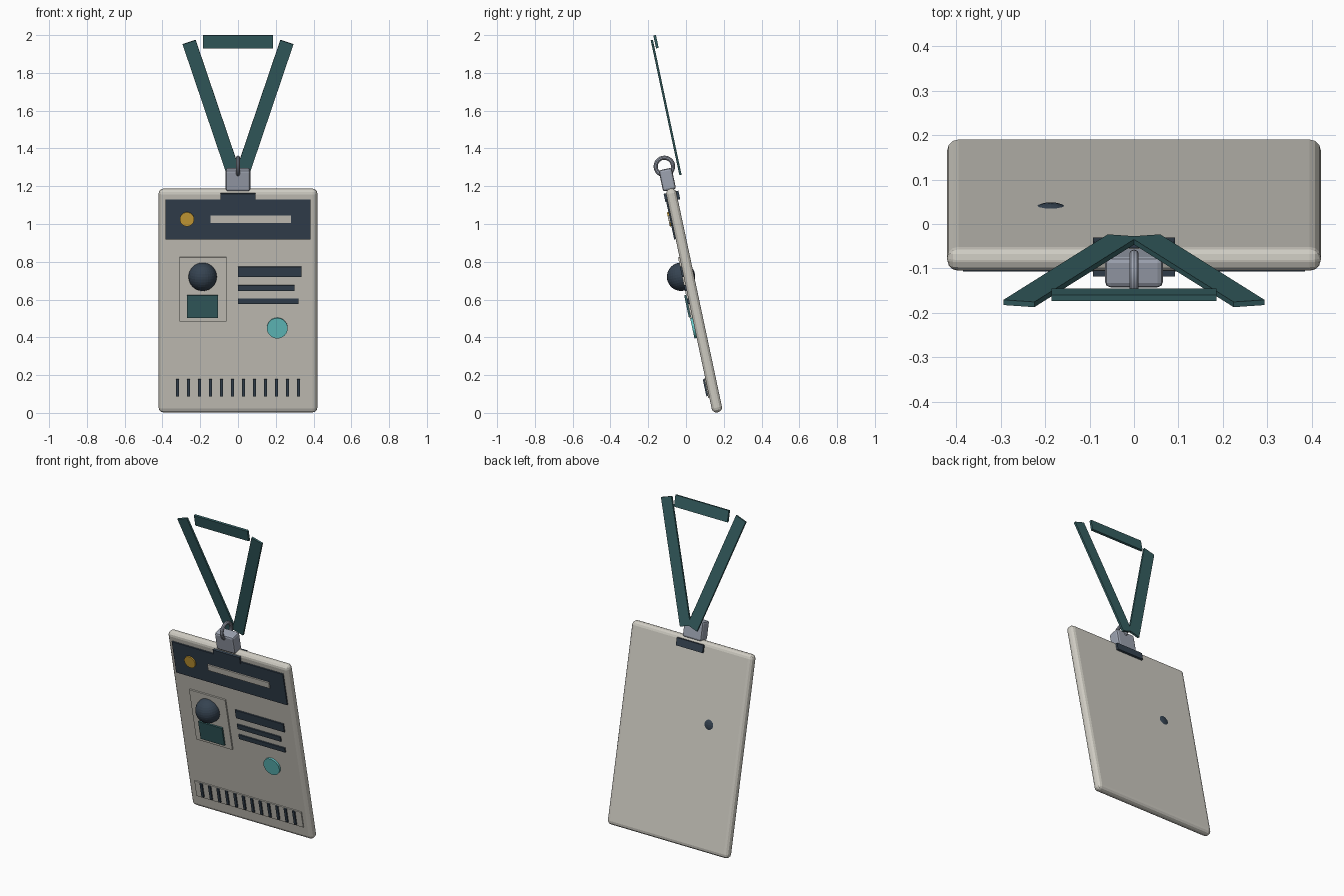
import bpy, math
from mathutils import Matrix

if "Cube" in bpy.data.objects:
    bpy.data.objects.remove(bpy.data.objects["Cube"])

# Everything is laid out on an upright card, then leaned back by TILT
TILT = Matrix.Translation((0, 0.0425, 0.595)) @ Matrix.Rotation(math.radians(12), 4, 'X')
FRONT = -0.0275   # depth of the card's front face


def material(name, rgb):
    m = bpy.data.materials.new(name)
    m.diffuse_color = (*rgb, 1)
    m.use_nodes = True
    m.node_tree.nodes["Principled BSDF"].inputs["Base Color"].default_value = m.diffuse_color
    return m


CREAM = material("cream", (0.62, 0.60, 0.54))
NAVY = material("navy", (0.036, 0.056, 0.082))
TEAL = material("dark_teal", (0.036, 0.115, 0.122))
CYAN = material("cyan", (0.13, 0.56, 0.56))
GOLD = material("gold", (0.64, 0.37, 0.04))
STEEL = material("steel", (0.34, 0.37, 0.44))


def finish(name, mat, loc, rot=None, bevel=0, segments=2):
    ob = bpy.context.object
    ob.name = name
    ob.data.materials.append(mat)
    ob.matrix_world = TILT @ Matrix.Translation(loc) @ (rot or Matrix())
    if bevel:
        b = ob.modifiers.new("rounded_edges", 'BEVEL')
        b.width, b.segments = bevel, segments
    return ob


def box(name, mat, loc, size, rot=None, bevel=0, segments=2):
    bpy.ops.mesh.primitive_cube_add(size=1)
    bpy.context.object.data.transform(Matrix.Diagonal((*size, 1)))
    return finish(name, mat, loc, rot, bevel, segments)


def plate(name, mat, x0, x1, h0, h1, raise_by=0.008):
    """Thin printed panel on the card face."""
    return box(name, mat, ((x0 + x1) / 2, FRONT - raise_by / 2, (h0 + h1) / 2),
               (x1 - x0, raise_by, h1 - h0))


def disc(name, mat, x, h, r, raise_by):
    bpy.ops.mesh.primitive_cylinder_add(vertices=32, radius=r, depth=raise_by)
    return finish(name, mat, (x, FRONT - raise_by / 2, h), Matrix.Rotation(math.pi / 2, 4, 'X'))


# Card body and the slot running through it
box("card", CREAM, (0, 0, 0), (0.84, 0.055, 1.21), bevel=0.025, segments=3)
box("slot", NAVY, (0, 0, 0.563), (0.185, 0.08, 0.046))

# Header band with emblem dot and title bar
plate("header", NAVY, -0.385, 0.385, 0.338, 0.553)
plate("title_bar", CREAM, -0.145, 0.28, 0.428, 0.468, 0.015)
disc("emblem_dot", GOLD, -0.27, 0.448, 0.038, 0.016)

# Portrait panel with head and torso
plate("portrait_panel", CREAM, -0.31, -0.06, -0.106, 0.241)
plate("portrait_torso", TEAL, -0.27, -0.105, -0.084, 0.037, 0.018)
bpy.ops.mesh.primitive_uv_sphere_add(segments=32, ring_count=16, radius=0.075)
finish("portrait_head", NAVY, (-0.187, -0.041, 0.137))

# Text lines
for i, (x1, h0, h1) in enumerate([(0.335, 0.134, 0.19), (0.30, 0.058, 0.09), (0.32, -0.012, 0.018)]):
    plate(f"text_line_{i + 1}", NAVY, 0, x1, h0, h1)

# Round seal
disc("seal", CYAN, 0.208, -0.142, 0.055, 0.012)

# Barcode panel and bars
plate("barcode_panel", CREAM, -0.37, 0.37, -0.52, -0.415, 0.006)
for i in range(12):
    x = -0.321 + i * 0.0583
    plate(f"barcode_bar_{i + 1}", NAVY, x - 0.008, x + 0.008, -0.51, -0.418, 0.014)

# Clip and ring
box("clip", STEEL, (0, -0.005, 0.655), (0.13, 0.07, 0.115), bevel=0.012)
bpy.ops.mesh.primitive_torus_add(major_radius=0.046, minor_radius=0.011,
                                 major_segments=32, minor_segments=10)
finish("ring", STEEL, (0, -0.006, 0.727), Matrix.Rotation(math.pi / 2, 4, 'Y'))
bpy.ops.object.shade_smooth_by_angle()

# Lanyard straps and the band across the top
for side, label in ((-1, "left"), (1, "right")):
    box(f"strap_{label}", TEAL, (side * 0.1415, 0.068, 1.03), (0.073, 0.012, 0.746),
        Matrix.Rotation(side * 0.32, 4, 'Y'))
box("strap_top", TEAL, (0, 0.088, 1.382), (0.37, 0.014, 0.07))
